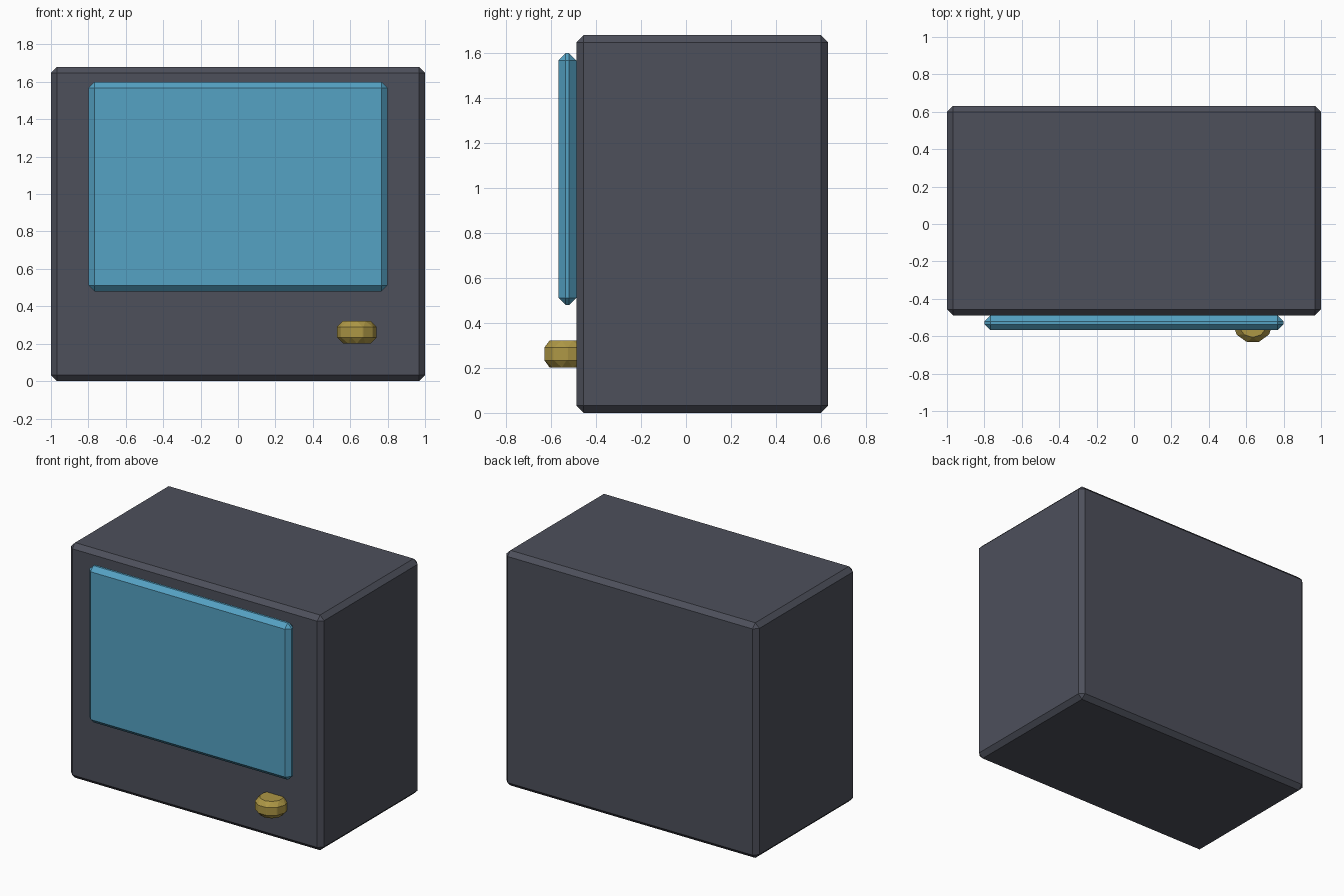
import bpy, math

if "Cube" in bpy.data.objects:
    bpy.data.objects.remove(bpy.data.objects["Cube"])


def material(name, color):
    m = bpy.data.materials.new(name)
    m.diffuse_color = (*color, 1)
    m.use_nodes = True
    m.node_tree.nodes["Principled BSDF"].inputs["Base Color"].default_value = m.diffuse_color
    return m


def finish(name, mat):
    # single-segment chamfer on all sharp edges
    ob = bpy.context.object
    ob.name = name
    ob.data.materials.append(mat)
    bpy.ops.object.transform_apply(location=False, rotation=True, scale=True)
    b = ob.modifiers.new("chamfer", 'BEVEL')
    b.width = 0.032
    b.segments = 1
    b.limit_method = 'ANGLE'
    b.angle_limit = math.radians(30)
    return ob


def box(name, center, size, mat):
    bpy.ops.mesh.primitive_cube_add(size=1, location=center)
    bpy.context.object.scale = size
    return finish(name, mat)


casing = material("charcoal casing", (0.075, 0.08, 0.105))
glass = material("blue glass", (0.09, 0.36, 0.55))
brass = material("brass", (0.42, 0.31, 0.06))

# cabinet and raised screen
box("cabinet", (0, 0.072, 0.84), (2, 1.12, 1.68), casing)
box("screen", (0, -0.528, 1.04), (1.6, 0.08, 1.12), glass)

# control knob, half sunk into the front
bpy.ops.mesh.primitive_cylinder_add(vertices=10, radius=0.112, depth=0.12,
                                    location=(0.635, -0.528, 0.262))
finish("knob", brass)
